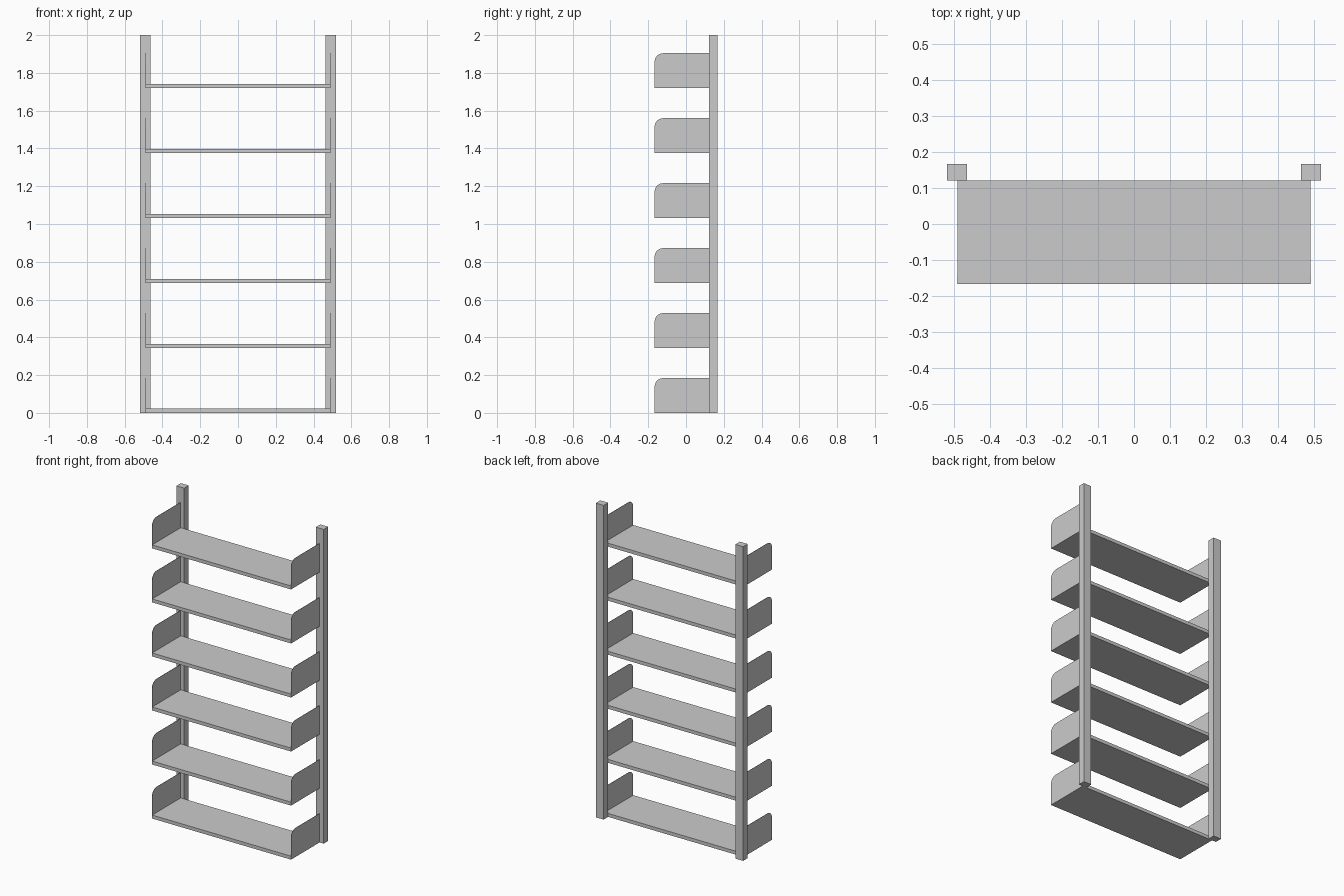
import bpy, bmesh, math

if "Cube" in bpy.data.objects:
    bpy.data.objects.remove(bpy.data.objects["Cube"])

FRONT, JOIN, BACK = -0.166, 0.121, 0.166   # depth limits: shelf front, shelf back, post back
SHELF_X = 0.49
PITCH, COUNT = 0.344, 6


def finish(name, bm):
    bmesh.ops.recalc_face_normals(bm, faces=bm.faces)
    mesh = bpy.data.meshes.new(name)
    bm.to_mesh(mesh)
    bm.free()
    obj = bpy.data.objects.new(name, mesh)
    bpy.context.collection.objects.link(obj)
    return obj


def box(name, x0, x1, y0, y1, z0, z1):
    bm = bmesh.new()
    bmesh.ops.create_cube(bm, size=1)
    for v in bm.verts:
        v.co = (x1 if v.co.x > 0 else x0,
                y1 if v.co.y > 0 else y0,
                z1 if v.co.z > 0 else z0)
    return finish(name, bm)


def side_panel(name, x0, x1, z, height=0.184, radius=0.045, steps=8):
    # Thin plate with a rounded upper front corner
    profile = [(FRONT, z), (JOIN, z), (JOIN, z + height)]
    for i in range(steps + 1):
        a = math.pi / 2 * (1 + i / steps)
        profile.append((FRONT + radius + radius * math.cos(a),
                        z + height - radius + radius * math.sin(a)))
    bm = bmesh.new()
    face = bm.faces.new([bm.verts.new((x0, y, h)) for y, h in profile])
    ext = bmesh.ops.extrude_face_region(bm, geom=[face], use_keep_orig=True)
    moved = [g for g in ext["geom"] if isinstance(g, bmesh.types.BMVert)]
    bmesh.ops.translate(bm, verts=moved, vec=(x1 - x0, 0, 0))
    return finish(name, bm)


# Rear uprights
box("left_post", -0.519, -0.464, JOIN, BACK, 0, 2)
box("right_post", 0.464, 0.519, JOIN, BACK, 0, 2)

# Shelves, each with two end panels
t = 0.002
for i in range(COUNT):
    z = i * PITCH
    box(f"shelf_{i + 1}", -SHELF_X + t, SHELF_X - t, FRONT, JOIN, z, z + 0.022)
    side_panel(f"left_end_panel_{i + 1}", -SHELF_X, -SHELF_X + t, z)
    side_panel(f"right_end_panel_{i + 1}", SHELF_X - t, SHELF_X, z)
